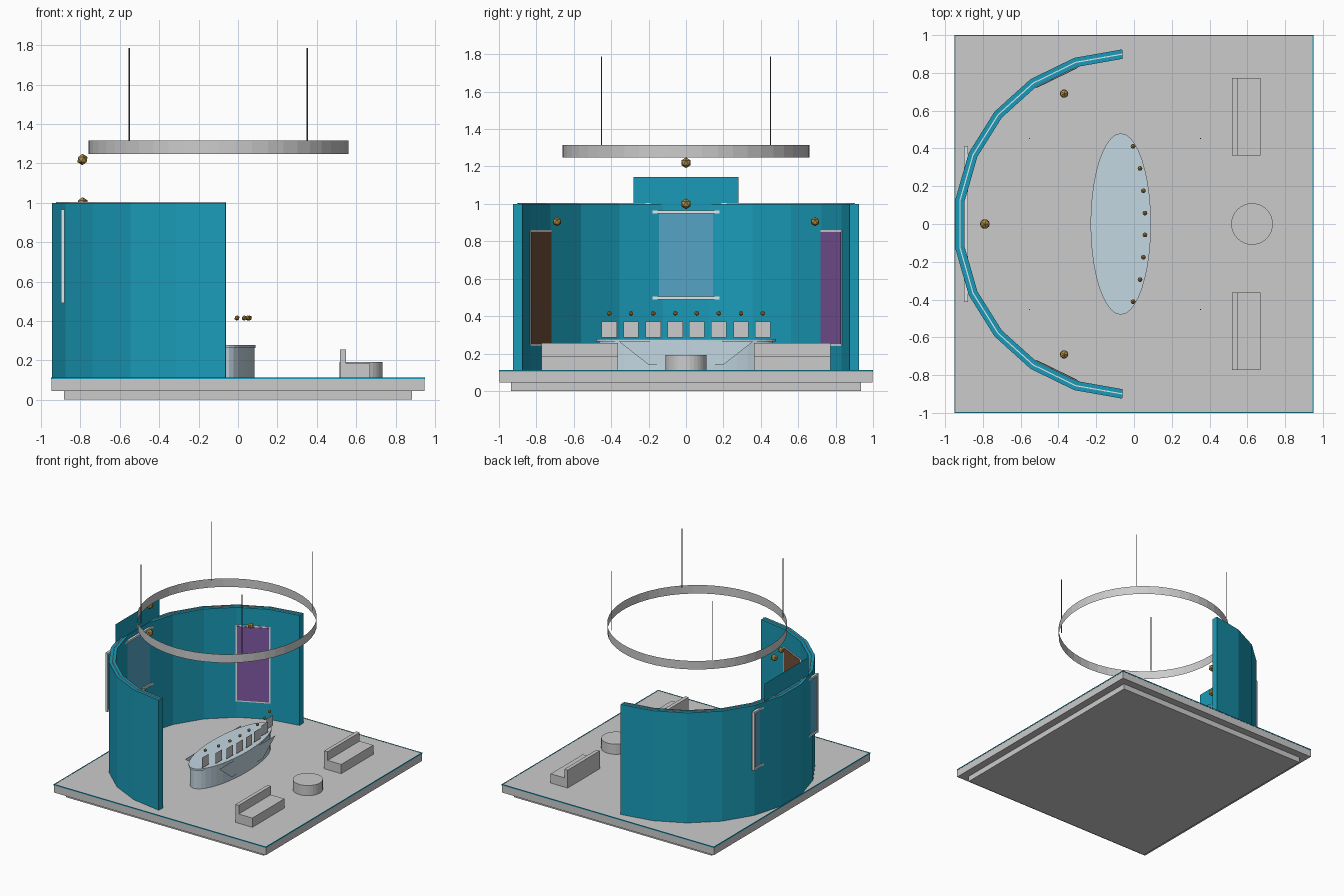
import bpy, bmesh, math
from mathutils import Matrix, Vector

if "Cube" in bpy.data.objects:
    bpy.data.objects.remove(bpy.data.objects["Cube"])


def material(name, rgb):
    m = bpy.data.materials.new(name)
    m.diffuse_color = (*rgb, 1)
    m.use_nodes = True
    m.node_tree.nodes["Principled BSDF"].inputs["Base Color"].default_value = m.diffuse_color
    return m


TEAL = material("teal", (0.01, 0.33, 0.48))
GOLD = material("gold", (0.45, 0.27, 0.06))
PALE = material("pale_blue", (0.55, 0.68, 0.76))
WHITE = material("white", (0.75, 0.8, 0.82))
SCREEN = material("screen_blue", (0.09, 0.37, 0.55))
BROWN = material("brown", (0.17, 0.08, 0.04))
PURPLE = material("purple", (0.22, 0.1, 0.36))
DARK = material("dark_metal", (0.12, 0.12, 0.12))


def finish(name, bm, mat=None):
    bm.normal_update()
    me = bpy.data.meshes.new(name)
    bm.to_mesh(me)
    bm.free()
    if mat:
        me.materials.append(mat)
    ob = bpy.data.objects.new(name, me)
    bpy.context.collection.objects.link(ob)
    return ob


def box(name, lo, hi, mat=None):
    lo, hi = Vector(lo), Vector(hi)
    bm = bmesh.new()
    bmesh.ops.create_cube(bm, size=1, matrix=Matrix.Translation((lo + hi) / 2)
                          @ Matrix.Diagonal((*(hi - lo), 1)))
    return finish(name, bm, mat)


def sheet(name, x, outline, mat=None):
    """Flat sheet facing +x from (y, z) points."""
    bm = bmesh.new()
    bm.faces.new([bm.verts.new((x, y, z)) for y, z in outline])
    return finish(name, bm, mat)


def rect(y0, y1, z0, z1):
    return [(y0, z0), (y1, z0), (y1, z1), (y0, z1)]


def cylinder(name, x, y, z0, z1, rx, ry, sides, mat=None, caps=True):
    bm = bmesh.new()
    bmesh.ops.create_cone(bm, cap_ends=caps, segments=sides, radius1=1, radius2=1, depth=1,
                          matrix=Matrix.Translation((x, y, (z0 + z1) / 2))
                          @ Matrix.Diagonal((rx, ry, z1 - z0, 1)))
    return finish(name, bm, mat)


def ball(name, x, y, z, r):
    bm = bmesh.new()
    bmesh.ops.create_icosphere(bm, subdivisions=1, radius=r, matrix=Matrix.Translation((x, y, z)))
    return finish(name, bm, GOLD)


WALL_X = -0.03


def arc_wall(name, r0, r1, z0, z1, mat):
    """Faceted wall of 11 panels, 16 degrees each, open towards +x."""
    bm = bmesh.new()
    rows = []
    for i in range(12):
        a = math.radians(-88 + 16 * i)
        rows.append([bm.verts.new((WALL_X - r * math.cos(a), r * math.sin(a), z))
                     for r, z in ((r0, z0), (r1, z0), (r1, z1), (r0, z1))])
    for p, q in zip(rows, rows[1:]):
        for k in range(4):
            n = (k + 1) % 4
            bm.faces.new((p[k], p[n], q[n], q[k]))
    bm.faces.new(rows[0])
    bm.faces.new(rows[-1])
    bmesh.ops.recalc_face_normals(bm, faces=bm.faces)
    return finish(name, bm, mat)


# Platform with recessed base and teal edge
box("base_plinth", (-0.885, -0.935, 0), (0.885, 0.935, 0.045))
box("platform", (-0.948, -0.998, 0.045), (0.948, 0.998, 0.11))
for s in (-1, 1):
    x, y = 0.947 * s, 0.997 * s
    box("edge_strip_side", (x - .003, -1, 0.104), (x + .003, 1, 0.112), TEAL)
    box("edge_strip_end", (-0.95, y - .003, 0.104), (0.95, y + .003, 0.112), TEAL)

# Curved wall with light strip along its top
arc_wall("curved_wall", 0.875, 0.925, 0.11, 1.0, TEAL)
arc_wall("top_light_strip", 0.897, 0.903, 0.998, 1.005, WHITE)

# Header board and framed screen set into the wall
sheet("header_board", -0.9, rect(-0.28, 0.28, 0.93, 1.145), TEAL)
sheet("screen", -0.89, rect(-0.405, 0.405, 0.5, 0.96), SCREEN)
for z in (0.498, 0.957):
    box("screen_rail", (-0.9, -0.412, z - .008), (-0.88, 0.412, z + .008), WHITE)
for s in (-1, 1):
    box("screen_post", (-0.9, s * 0.405 - .007, 0.49), (-0.88, s * 0.405 + .007, 0.965), WHITE)

# Framed wall panels on the side facets, with lamps
for s, mat in ((-1, BROWN), (1, PURPLE)):
    a = math.radians(64)
    for name, r, w, z0, z1, m in (("panel_frame", 0.865, 0.26, 0.24, 0.86, WHITE),
                                  ("wall_panel", 0.862, 0.24, 0.25, 0.85, mat)):
        ob = box(name, (-0.002, -w / 2, z0), (0.002, w / 2, z1), m)
        ob.location = (WALL_X - r * math.cos(a), s * r * math.sin(a), 0)
        ob.rotation_euler.z = -s * a
    ball("side_lamp", -0.37, 0.69 * s, 0.905, 0.025)
for z in (1.0, 1.22):
    ball("header_lamp", -0.79, 0, z, 0.029)

# Oval counter with flat facing panels
cylinder("counter_body", -0.07, 0, 0.11, 0.265, 0.155, 0.465, 40, PALE)
cylinder("counter_top", -0.07, 0, 0.263, 0.277, 0.16, 0.48, 40, PALE)
for x in (-0.222, 0.084):
    sheet("counter_facing", x, [(-0.2, 0.14), (0.2, 0.14), (0.36, 0.265), (-0.36, 0.265)], PALE)

# Display cards and small lamps along the counter
for s in (-1, 1):
    for x, y in ((0.058, 0.058), (0.05, 0.176), (0.032, 0.294), (-0.005, 0.411)):
        sheet("display_card", x, rect(s * y - 0.041, s * y + 0.041, 0.285, 0.37))
        ball("card_lamp", x, s * y, 0.415, 0.014)

# Seating and table
for s in (-1, 1):
    y0, y1 = sorted((0.363 * s, 0.773 * s))
    box("bench_seat", (0.52, y0, 0.11), (0.67, y1, 0.185))
    box("bench_back", (0.518, y0, 0.11), (0.548, y1, 0.255))
cylinder("round_table", 0.625, 0, 0.11, 0.192, 0.11, 0.11, 32)

# Hanging ring and its rods
cylinder("hanging_ring", -0.1, 0, 1.247, 1.316, 0.66, 0.66, 48, None, caps=False)
for sx in (-1, 1):
    for sy in (-1, 1):
        cylinder("hanger_rod", -0.1 + 0.452 * sx, 0.452 * sy, 1.31, 1.787, 0.003, 0.003, 8, DARK)
